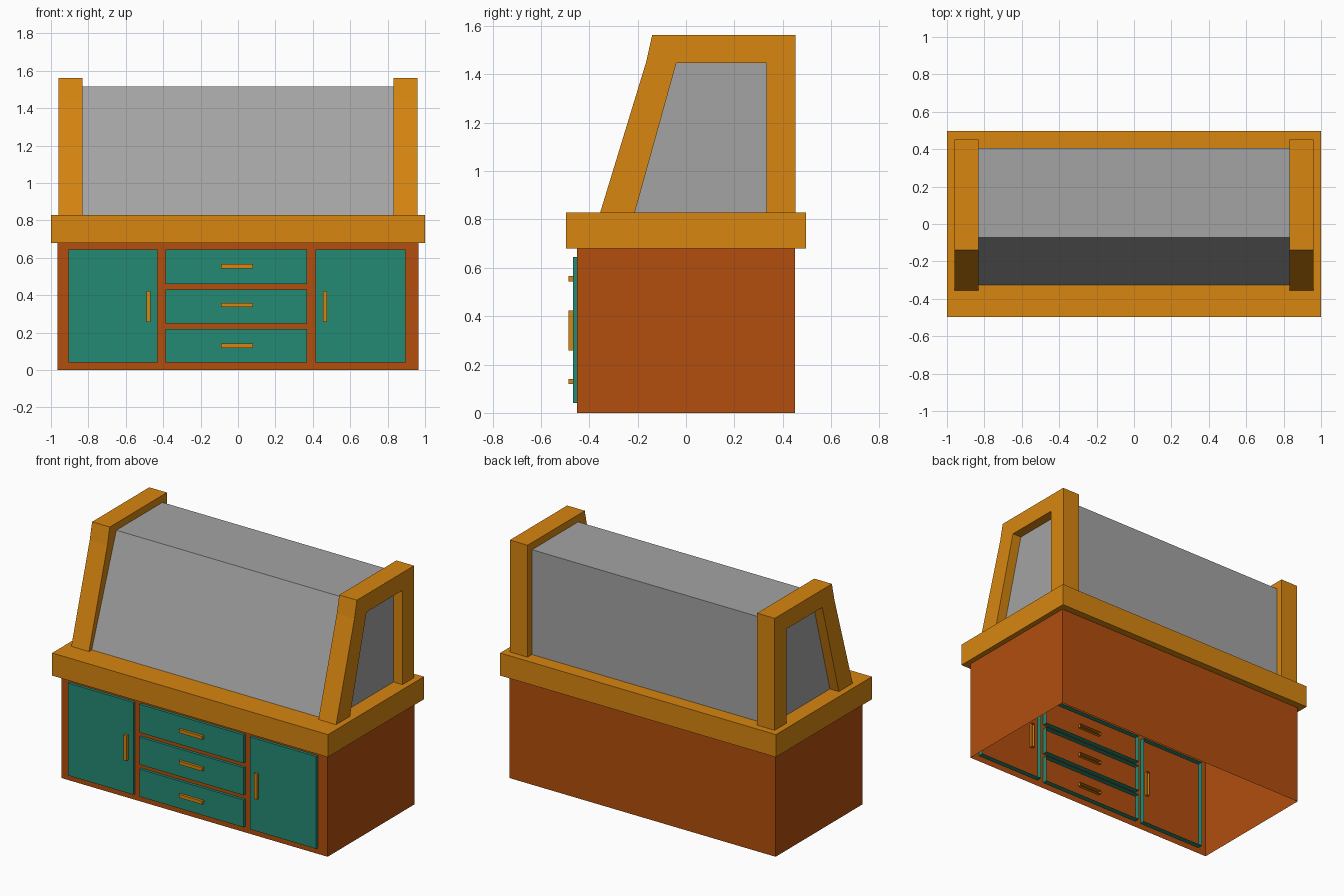
import bpy
import bmesh
from mathutils import Vector

if "Cube" in bpy.data.objects:
    bpy.data.objects.remove(bpy.data.objects["Cube"])


def material(name, rgb):
    m = bpy.data.materials.new(name)
    m.diffuse_color = (*rgb, 1)
    m.use_nodes = True
    m.node_tree.nodes["Principled BSDF"].inputs["Base Color"].default_value = m.diffuse_color
    return m


ORANGE = material("light_wood", (0.68, 0.238, 0.005))
BROWN = material("dark_wood", (0.445, 0.076, 0.004))
TEAL = material("teal_paint", (0.0185, 0.255, 0.175))
GREY = material("grey_glass", (0.37, 0.37, 0.37))


def finish(name, bm, mat):
    me = bpy.data.meshes.new(name)
    bm.to_mesh(me)
    bm.free()
    me.materials.append(mat)
    ob = bpy.data.objects.new(name, me)
    bpy.context.collection.objects.link(ob)
    return ob


def box(name, x, y, z, mat, open_side=None):
    """Box from ranges; open_side is the normal of a face left out."""
    bm = bmesh.new()
    bmesh.ops.create_cube(bm, size=1)
    bm.normal_update()
    if open_side:
        n = Vector(open_side)
        gone = [f for f in bm.faces if f.normal.dot(n) > 0.9]
        bmesh.ops.delete(bm, geom=gone, context='FACES')
    for v in bm.verts:
        for i, (lo, hi) in enumerate((x, y, z)):
            v.co[i] = lo if v.co[i] < 0 else hi
    return finish(name, bm, mat)


def prism(name, profile, x0, x1, mat):
    """Side profile in (y, z), extruded along x."""
    bm = bmesh.new()
    face = bm.faces.new([bm.verts.new((x0, y, z)) for y, z in profile])
    ext = bmesh.ops.extrude_face_region(bm, geom=[face])
    for g in ext["geom"]:
        if isinstance(g, bmesh.types.BMVert):
            g.co.x = x1
    bmesh.ops.recalc_face_normals(bm, faces=bm.faces)
    return finish(name, bm, mat)


# Cabinet with open underside, and the overhanging counter
box("cabinet", (-0.965, 0.965), (-0.45, 0.45), (0, 0.68), BROWN, (0, 0, -1))
box("countertop", (-1, 1), (-0.497, 0.497), (0.68, 0.828), ORANGE)

# Doors and drawers: open-backed shells pushed through the cabinet front
BACK = (0, 1, 0)
DOOR_Y, HANDLE_Y = (-0.468, -0.415), (-0.485, -0.43)
for side, x, hx in (("left", (-0.905, -0.43), (-0.49, -0.468)),
                    ("right", (0.415, 0.895), (0.455, 0.477))):
    box(side + "_door", x, DOOR_Y, (0.04, 0.645), TEAL, BACK)
    box(side + "_door_handle", hx, HANDLE_Y, (0.257, 0.424), ORANGE, BACK)

for level, z, hz in (("bottom", (0.04, 0.22), 0.13),
                     ("middle", (0.25, 0.43), 0.348),
                     ("top", (0.46, 0.645), 0.555)):
    box(level + "_drawer", (-0.388, 0.368), DOOR_Y, z, TEAL, BACK)
    box(level + "_drawer_handle", (-0.09, 0.08), HANDLE_Y,
        (hz - 0.011, hz + 0.011), ORANGE, BACK)

# Wooden end frames, mirrored
frame = [(-0.355, 0.828), (-0.165, 1.45), (-0.14, 1.562), (0.452, 1.562),
         (0.452, 0.828), (0.332, 0.828), (0.332, 1.446), (-0.04, 1.446),
         (-0.212, 0.828)]
for side, s in (("left", -1), ("right", 1)):
    prism(side + "_end_frame", frame, s * 0.832, s * 0.96, ORANGE)

# Glass case, its ends set halfway into the frames
glass = [(-0.326, 0.828), (-0.072, 1.515), (0.406, 1.515), (0.406, 0.828)]
prism("glass_case", glass, -0.895, 0.895, GREY)
